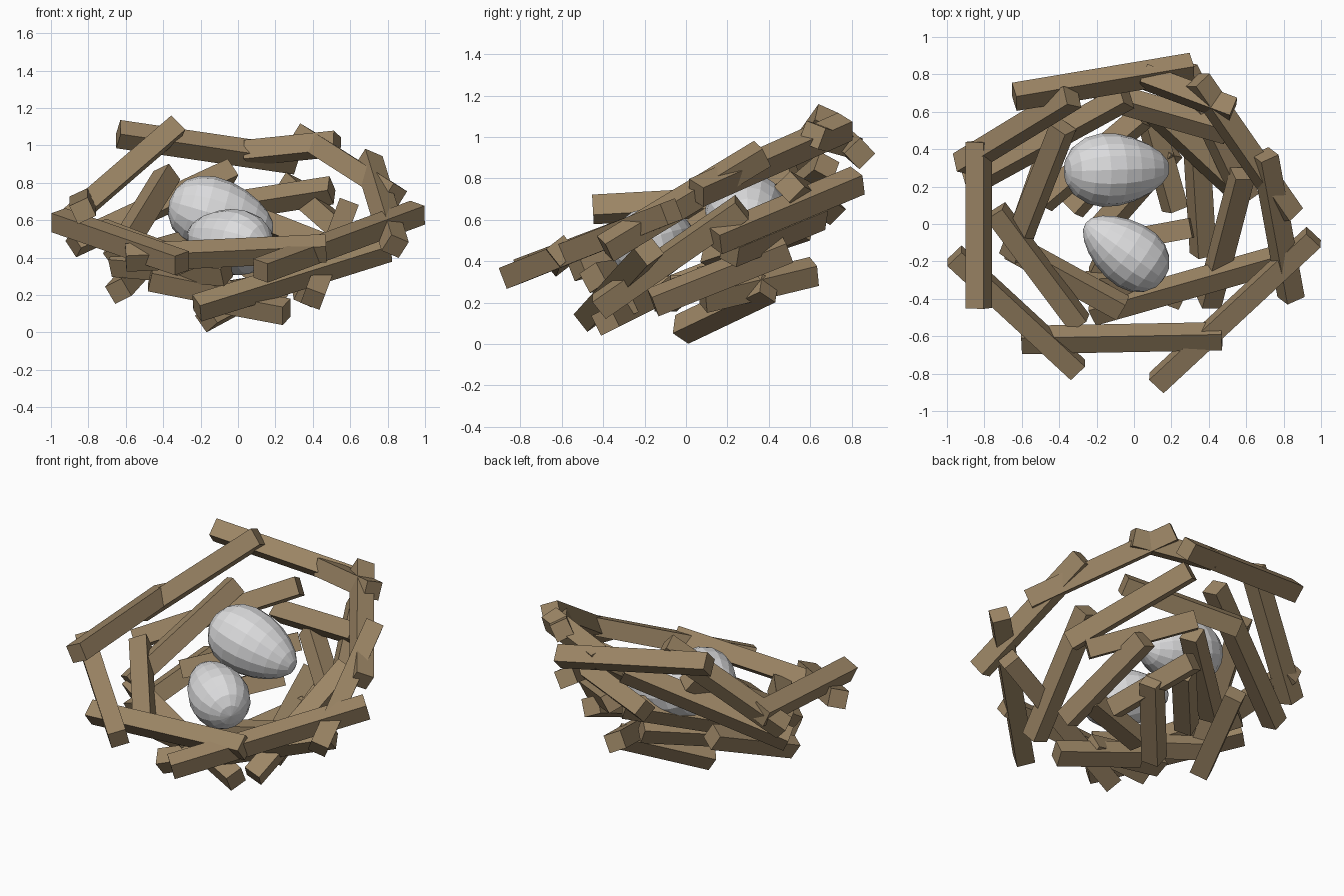
import bpy
import bmesh
import math
from mathutils import Matrix, Vector

default = bpy.data.objects.get("Cube")
if default:
    bpy.data.objects.remove(default, do_unlink=True)


def make_material(name, colour):
    material = bpy.data.materials.new(name)
    material.use_nodes = True
    material.diffuse_color = colour
    material.node_tree.nodes["Principled BSDF"].inputs["Base Color"].default_value = colour
    return material


wood = make_material("brown wood", (0.33, 0.235, 0.13, 1))
shell = make_material("pale grey shell", (0.72, 0.72, 0.73, 1))


def finish(bm, name, material):
    """Turn a bmesh into a named, flat shaded object."""
    bmesh.ops.recalc_face_normals(bm, faces=bm.faces)
    mesh = bpy.data.meshes.new(name)
    bm.to_mesh(mesh)
    bm.free()
    mesh.materials.append(material)
    obj = bpy.data.objects.new(name, mesh)
    bpy.context.collection.objects.link(obj)
    return obj


def stick(name, start, end, lean, thickness=0.108):
    """A square beam between its end centres; lean tips its right side upwards."""
    start, end = Vector(start), Vector(end)
    along = (end - start).normalized()
    side = along.cross(Vector((0, 0, 1))).normalized()
    up = side.cross(along)
    frame = Matrix((along, side, up)).transposed().to_4x4()
    bm = bmesh.new()
    bmesh.ops.create_cube(bm, size=1)
    size = Matrix.Diagonal(((end - start).length, thickness, thickness, 1))
    spin = Matrix.Rotation(math.radians(lean), 4, "X")
    place = Matrix.Translation((start + end) / 2)
    bm.transform(place @ frame @ spin @ size)
    finish(bm, name, wood)


def egg(name, centre, axis, half_length, radius, sides=16, rings=10):
    """A faceted egg whose narrow end points along the axis."""
    bm = bmesh.new()
    bmesh.ops.create_uvsphere(bm, u_segments=sides, v_segments=rings, radius=1)
    for vert in bm.verts:
        taper = radius * (1 - 0.22 * vert.co.z)
        vert.co.x *= taper
        vert.co.y *= taper
        vert.co.z *= half_length
    turn = Vector(axis).to_track_quat("Z", "Y").to_matrix().to_4x4()
    bm.transform(Matrix.Translation(centre) @ turn)
    finish(bm, name, shell)


# Rim sticks run clockwise seen from above: start, end, inward lean in degrees
rim = [
    ((-0.64, 0.68, 1.06), (0.31, 0.84, 0.92), 45),
    ((0.05, 0.79, 0.96), (0.53, 0.61, 1.01), 20),
    ((0.34, 0.77, 1.05), (0.84, 0.05, 0.73), 25),
    ((0.70, 0.37, 0.92), (0.84, -0.39, 0.46), 25),
    ((0.96, -0.07, 0.64), (0.12, -0.85, 0.33), 15),
    ((0.47, -0.60, 0.45), (-0.60, -0.62, 0.40), 38),
    ((-0.30, -0.78, 0.37), (-0.96, -0.17, 0.60), 15),
    ((-0.83, -0.45, 0.65), (-0.83, 0.44, 0.70), 25),
    ((-0.92, 0.32, 0.59), (-0.33, 0.68, 1.10), 30),
]

# Sloping wall inside the rim
wall = [
    ((-0.88, 0.22, 0.47), (-0.04, 0.68, 0.86), 30),
    ((-0.65, -0.17, 0.40), (-0.38, 0.52, 0.84), 25),
    ((-0.20, 0.70, 0.65), (0.50, 0.50, 0.76), 45),
    ((0.27, 0.83, 0.79), (0.60, 0.14, 0.50), 25),
    ((0.07, 0.64, 0.62), (0.53, 0.21, 0.44), 25),
    ((0.58, 0.27, 0.66), (0.40, -0.42, 0.18), 25),
    ((0.80, -0.18, 0.45), (-0.22, -0.47, 0.13), 35),
    ((-0.06, -0.45, 0.32), (-0.66, -0.12, 0.37), 30),
    ((-0.29, -0.53, 0.37), (-0.74, 0.07, 0.54), 20),
]

# Loose floor of crossing sticks
floor = [
    ((0.33, 0.49, 0.46), (0.37, -0.16, 0.20), 25),
    ((-0.49, 0.12, 0.42), (0.04, 0.57, 0.57), 25),
    ((-0.12, -0.10, 0.21), (0.31, -0.02, 0.28), 0),
    ((-0.64, -0.16, 0.22), (-0.45, 0.38, 0.43), 25),
    ((-0.17, -0.02, 0.07), (0.20, 0.40, 0.27), 30),
    ((0.26, -0.39, 0.11), (-0.22, -0.21, 0.20), 25),
    ((0.08, -0.30, 0.18), (-0.47, -0.34, 0.29), 25),
    ((0.07, 0.62, 0.35), (0.22, 0.08, 0.22), 25),
    ((-0.33, 0.08, 0.30), (0.00, 0.45, 0.38), 25),
]

for group, sticks in (("rim", rim), ("wall", wall), ("floor", floor)):
    for number, (start, end, lean) in enumerate(sticks, 1):
        stick(f"{group}_stick_{number}", start, end, lean)

# Two eggs resting in the hollow
egg("back_egg", (-0.09, 0.29, 0.62), (0.95, 0.03, -0.28), 0.29, 0.193)
egg("front_egg", (-0.05, -0.145, 0.49), (-0.33, 0.24, 0.06), 0.26, 0.172)
